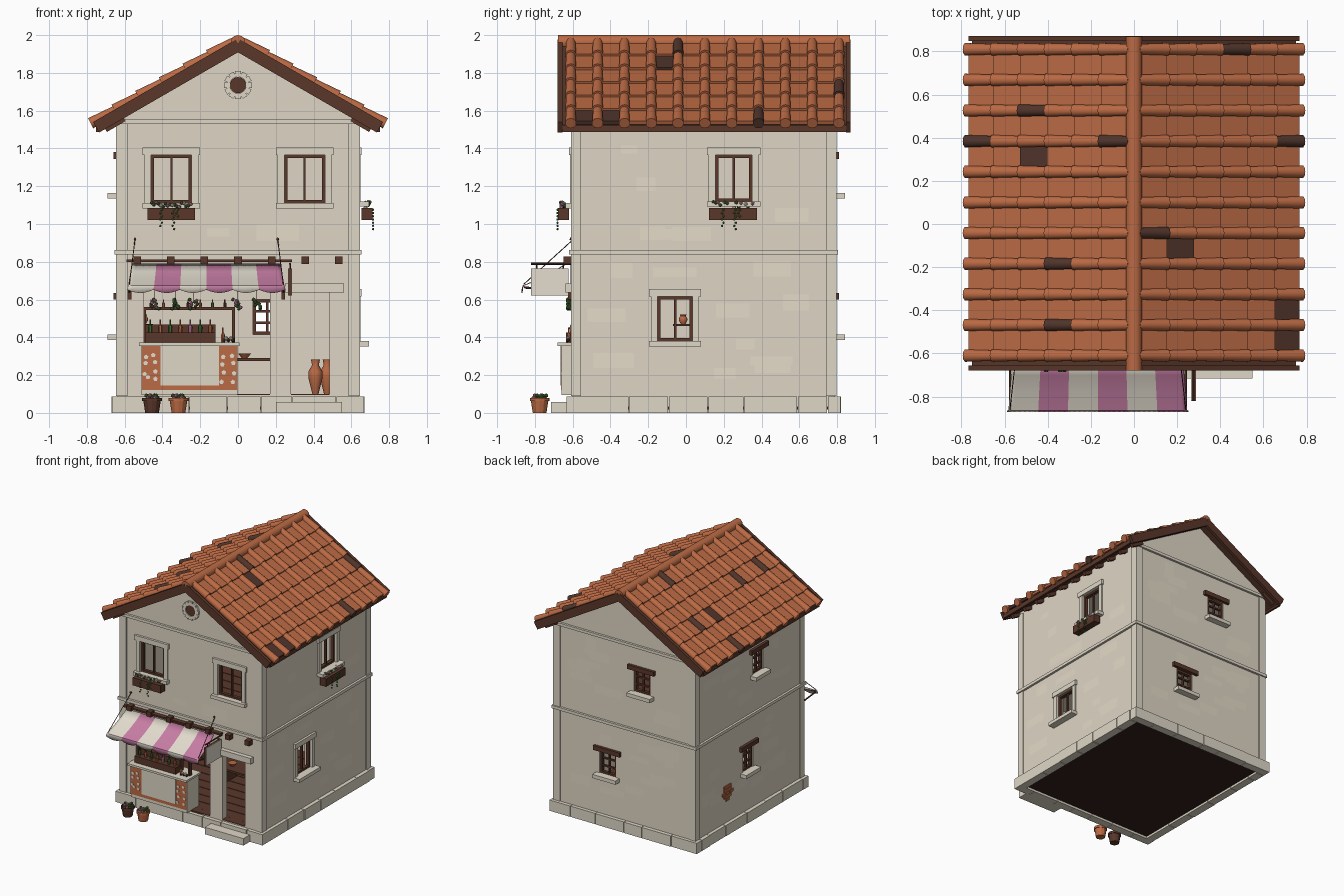
import bpy, bmesh, math, random
from mathutils import Matrix, Vector

if "Cube" in bpy.data.objects:
    bpy.data.objects.remove(bpy.data.objects["Cube"])
random.seed(4)

PALETTE = [("plaster", (.74, .67, .56)), ("pale_plaster", (.78, .71, .58)), ("trim_stone", (.74, .685, .575)),
           ("terracotta", (.50, .145, .058)), ("dark_tile", (.08, .035, .024)), ("dark_wood", (.10, .038, .023)),
           ("underside", (.036, .015, .012)), ("pink_cloth", (.58, .21, .38)), ("cream_cloth", (.77, .72, .62)),
           ("leaf_green", (.065, .165, .035))]
PLASTER, PALE, STONE, CLAY, DARK, WOOD, BASE, PINK, CREAM, GREEN = range(10)
MATS = []
for mname, col in PALETTE:
    mt = bpy.data.materials.new(mname)
    mt.diffuse_color = (*col, 1)
    mt.use_nodes = True
    mt.node_tree.nodes["Principled BSDF"].inputs["Base Color"].default_value = mt.diffuse_color
    MATS.append(mt)

def finish(name, bm, smooth=False):
    used = sorted({f.material_index for f in bm.faces})
    for f in bm.faces:
        f.material_index = used.index(f.material_index)
    me = bpy.data.meshes.new(name)
    bm.to_mesh(me)
    bm.free()
    for i in used:
        me.materials.append(MATS[i])
    ob = bpy.data.objects.new(name, me)
    bpy.context.collection.objects.link(ob)
    if smooth:
        bpy.ops.object.select_all(action='DESELECT')
        ob.select_set(True)
        bpy.context.view_layer.objects.active = ob
        bpy.ops.object.shade_smooth_by_angle(angle=math.radians(46))
    return ob

def paint(res, m):
    for f in {f for v in res['verts'] for f in v.link_faces}:
        f.material_index = m

def box(bm, x0, x1, y0, y1, z0, z1, m, rot=Matrix()):
    c = Matrix.Translation(((x0 + x1) / 2, (y0 + y1) / 2, (z0 + z1) / 2))
    s = Matrix.Diagonal((abs(x1 - x0), abs(y1 - y0), abs(z1 - z0), 1))
    paint(bmesh.ops.create_cube(bm, size=1, matrix=rot @ c @ s), m)

def tube(bm, p, q, r1, r2, m, n=8):
    p, q = Vector(p), Vector(q)
    mat = Matrix.Translation((p + q) / 2) @ (q - p).to_track_quat('Z', 'Y').to_matrix().to_4x4()
    paint(bmesh.ops.create_cone(bm, cap_ends=True, segments=n, radius1=r1, radius2=r2,
                                depth=(q - p).length, matrix=mat), m)

def blob(bm, c, r, m):
    paint(bmesh.ops.create_icosphere(bm, subdivisions=1, radius=r, matrix=Matrix.Translation(c)), m)

def lathe(bm, c, prof, m, n=10):
    rings = [[bm.verts.new((c[0] + r * math.cos(6.2832 * k / n), c[1] + r * math.sin(6.2832 * k / n), c[2] + z))
              for k in range(n)] for r, z in prof]
    for a, b in zip(rings, rings[1:]):
        for k in range(n):
            bm.faces.new((a[k], a[(k + 1) % n], b[(k + 1) % n], b[k])).material_index = m
    bm.faces.new(rings[0][::-1]).material_index = m
    bm.faces.new(rings[-1]).material_index = m

# Wall sides: runs along x?, outward sign, plane; sbox places a box by along/depth/height
SIDES = {"front": (True, -1, -.602), "back": (True, 1, .788), "left": (False, -1, -.637), "right": (False, 1, .637)}

def sbox(bm, side, u0, u1, d0, d1, z0, z1, m):
    alongx, s, p = SIDES[side]
    a, b = sorted((p + s * d0, p + s * d1))
    box(bm, *((u0, u1, a, b) if alongx else (a, b, u0, u1)), z0, z1, m)

WINDOWS = [("front_left_window", "front", -.46, -.245, 1.11, 1.365, "stone"),
           ("front_right_window", "front", .245, .46, 1.11, 1.365, "stone"),
           ("right_upper_window", "right", .155, .35, 1.12, 1.365, "stone"),
           ("right_lower_window", "right", -.15, .035, .38, .615, "stone"),
           ("back_upper_window", "back", -.23, -.08, 1.165, 1.345, "wood"),
           ("back_lower_window", "back", .08, .23, .415, .60, "wood"),
           ("left_upper_window", "left", -.085, .045, 1.165, 1.345, "wood"),
           ("left_lower_window", "left", .045, .175, .415, .60, "wood")]
OPENINGS = [w[1:6] for w in WINDOWS] + [("front", -.50, .17, .095, .78), ("front", .28, .485, .095, .64)]

# Walls: gabled solid, hollowed into two rooms, then pierced by openings
bm = bmesh.new()
prof = [(-.637, .03), (.637, .03), (.637, 1.557), (0, 1.925), (-.637, 1.557)]
face = bm.faces.new([bm.verts.new((x, -.602, z)) for x, z in prof])
ext = bmesh.ops.extrude_face_region(bm, geom=[face])
bmesh.ops.translate(bm, vec=(0, 1.39, 0), verts=[v for v in ext['geom'] if isinstance(v, bmesh.types.BMVert)])
bmesh.ops.recalc_face_normals(bm, faces=bm.faces)
walls = finish("walls", bm)
rooms, holes = bmesh.new(), bmesh.new()
for z0, z1 in ((.09, .80), (.84, 1.50)):
    box(rooms, -.577, .577, -.542, .728, z0, z1, PLASTER)
for side, u0, u1, z0, z1 in OPENINGS:
    sbox(holes, side, u0, u1, -.09, .05, z0, z1, PLASTER)
for cname, cbm in (("room_cutter", rooms), ("opening_cutter", holes)):
    cut = finish(cname, cbm)
    cut.hide_render = True
    cut.display_type = 'WIRE'
    cut.hide_set(True)
    md = walls.modifiers.new(cname, 'BOOLEAN')
    md.object, md.operation, md.solver = cut, 'DIFFERENCE', 'EXACT'

# Patchy plaster: thin single faces, kept clear of openings
bm = bmesh.new()
for side, (alongx, s, p) in SIDES.items():
    for k in range(26):
        lo, hi = (-.56, .56) if alongx else (-.53, .72)
        w, h = random.uniform(.08, .24), random.uniform(.04, .09)
        u, z = random.uniform(lo, hi - w), random.choice((random.uniform(.15, .73), random.uniform(.9, 1.41)))
        if all(o[0] != side or u > o[2] + .05 or u + w < o[1] - .05 or z > o[4] + .06 or z + h < o[3] - .05
               for o in OPENINGS):
            d = p + s * (.001 + k * .00003)
            q = [(u, z), (u + w, z), (u + w, z + h), (u, z + h)]
            f = bm.faces.new([bm.verts.new((a, d, b) if alongx else (d, a, b)) for a, b in q])
            f.material_index = PALE
            f.normal_update()
            if f.normal[1 if alongx else 0] * s < 0:
                f.normal_flip()
finish("plaster_patches", bm)

# Stone trim: corner strips, floor band, gable bands, round gable window
bm = bmesh.new()
for sx in (-1, 1):
    for y0, y1 in ((-.61, -.555), (.74, .796)):
        box(bm, sx * .585, sx * .645, y0, y1, .09, 1.53, STONE)
box(bm, -.655, .655, -.62, -.59, .838, .862, STONE)
box(bm, -.655, .655, .78, .806, .838, .862, STONE)
for side in ("left", "right"):
    sbox(bm, side, -.62, .806, -.01, .018, .838, .862, STONE)
for side in ("front", "back"):
    sbox(bm, side, -.64, .64, -.01, .018, 1.53, 1.553, STONE)
sbox(bm, "front", .25, .56, -.02, .035, .637, .685, STONE)
finish("stone_trim", bm)
bm = bmesh.new()
for k in range(12):
    r = Matrix.Translation((0, -.602, 1.735)) @ Matrix.Rotation(math.radians(30 * k), 4, 'Y')
    box(bm, .043, .074, -.015, .01, -.015, .015, STONE, r)
tube(bm, (0, -.595, 1.735), (0, -.61, 1.735), .043, .043, WOOD, 14)
finish("round_gable_window", bm)

# Foundation blocks, step, dark underside, plank floors
bm = bmesh.new()
for side, (alongx, s, p) in SIDES.items():
    u, end = (-.668, .668) if alongx else (-.57, .75)
    while u < end - .01:
        w = random.uniform(.15, .29)
        v = end if u + w > end - .1 else u + w
        sbox(bm, side, u, v - .004, -.037, .03 + random.uniform(-.003, .002), 0, .088, STONE)
        u = v
box(bm, .20, .55, -.715, -.62, 0, .057, STONE)
finish("foundation_and_step", bm)
bm = bmesh.new()
box(bm, -.61, .61, -.57, .76, .018, .034, BASE)
finish("underside", bm)
bm = bmesh.new()
for z in (.09, .84):
    for k in range(12):
        box(bm, -.575, .575, -.54 + k * .1055, -.44 + k * .1055, z - .005, z + .008, WOOD)
sbox(bm, "front", -.01, .17, -.06, .0, .086, .099, WOOD)
sbox(bm, "front", .28, .485, -.06, .0, .086, .099, WOOD)
finish("plank_floors", bm)

# Windows: frame with glazing bars plus stone or timber surround
for name, side, u0, u1, z0, z1, kind in WINDOWS:
    bm = bmesh.new()
    B = lambda a, b, c, d, e, f, m: sbox(bm, side, a, b, c, d, e, f, m)
    for a, b, c, d in ((u0, u0 + .016, z0, z1), (u1 - .016, u1, z0, z1), (u0, u1, z0, z0 + .016), (u0, u1, z1 - .016, z1)):
        B(a, b, -.035, -.008, c, d, WOOD)
    um = (u0 + u1) / 2
    B(um - .006, um + .006, -.03, -.014, z0, z1, WOOD)
    if kind == "stone":
        for a, b in ((u0 - .035, u0), (u1, u1 + .035)):
            B(a, b, -.01, .012, z0, z1, STONE)
        B(u0 - .045, u1 + .045, -.01, .018, z1, z1 + .04, STONE)
        B(u0 - .045, u1 + .045, -.02, .056 if side == "right" else .036, z0 - .028, z0, STONE)
    else:
        for k in (1, 2):
            zz = z0 + (z1 - z0) * k / 3
            B(u0, u1, -.03, -.014, zz - .006, zz + .006, WOOD)
        B(u0 - .045, u1 + .045, -.02, .023, z1, z1 + .036, WOOD)
        B(u0 - .03, u1 + .03, -.02, .053, z0 - .03, z0, STONE)
    finish(name, bm)

# Roof deck, barge boards, fascia, rafter tails; tiles laid in slope space
SLOPE = {s: Matrix.Translation((0, 0, 1.955)) @ Matrix.Rotation(math.radians(30 * s), 4, 'Y') for s in (-1, 1)}
C = math.cos(math.radians(30))
ROWS = [-.61 + .142 * j for j in range(11)]
DARK_COVERS = {(1, 3, 10), (-1, 3, 8), (-1, 5, 7), (-1, 0, 7), (1, 5, 7), (1, 0, 4), (-1, 2, 3), (-1, 2, 1)}
DARK_PANS = {(-1, 3, 6), (1, 1, 3), (1, 5, 1), (1, 5, 0)}
frame, pans, covers = bmesh.new(), bmesh.new(), bmesh.new()
for s, M in SLOPE.items():
    box(frame, 0, s * .86, -.658, .852, -.03, 0, WOOD, M)
    box(frame, s * .735, s * .752, -.655, .85, 1.487, 1.525, WOOD)
    for y0, y1 in ((-.68, -.655), (.848, .872)):
        box(frame, 0, s * .872, y0, y1, -.04, .024, WOOD, M)
    for y in ROWS:
        box(frame, s * .72, s * .835, y - .014, y + .014, -.058, -.028, WOOD, M)
    for i in range(6):
        a, b = (.009 + .125 * i) / C, (.009 + .125 * (i + 1)) / C
        for j, y in enumerate(ROWS):
            m = DARK if (s, i, j) in DARK_COVERS else CLAY
            tube(covers, M @ Vector((s * a, y, .018)), M @ Vector((s * (b + .010), y, .025)), .025, .030, m, 10)
            if j < 10:
                m = DARK if (s, i, j) in DARK_PANS else CLAY
                T = M @ Matrix.Translation((s * a, 0, 0)) @ Matrix.Rotation(math.radians(-5 * s), 4, 'Y')
                box(pans, 0, s * (b - a + (.008 if i < 5 else -.004)), y, y + .142, -.002, .016, m, T)
tube(covers, (0, -.678, 1.962), (0, .868, 1.962), .038, .038, CLAY, 12)
finish("roof_timber", frame)
finish("roof_pan_tiles", pans)
finish("roof_cover_tiles", covers, True)

# Beam ends and awning rail
bm = bmesh.new()
for k in range(-3, 4):
    box(bm, k * .178 - .02, k * .178 + .02, -.648, -.59, .787, .827, WOOD)
box(bm, -.59, .285, -.638, -.60, .799, .812, WOOD)
finish("beam_ends", bm)

# Striped awning with sag and scalloped valance
bm = bmesh.new()
CURVE = [(-.635, .789), (-.70, .747), (-.78, .707), (-.863, .673), (-.868, .652)]
cols = []
for k in range(37):
    t = k / 36
    scallop = .017 * math.sin(math.pi * (k % 6) / 6)
    cols.append([bm.verts.new(((-.168 + (t - .5) * (.79 + .0125 * r)), y, z - (scallop if r == 4 else 0)))
                 for r, (y, z) in enumerate(CURVE)])
for k in range(36):
    for r in range(4):
        f = bm.faces.new((cols[k][r], cols[k][r + 1], cols[k + 1][r + 1], cols[k + 1][r]))
        f.material_index = PINK if (k // 6) % 2 else CREAM
awning = finish("awning", bm, True)
md = awning.modifiers.new("cloth_thickness", 'SOLIDIFY')
md.thickness, md.offset = .005, 0
bm = bmesh.new()
for x, xw in ((-.575, -.545), (.24, .21)):
    tube(bm, (xw, -.595, .92), (x, -.86, .68), .0025, .0025, WOOD, 6)
    tube(bm, (xw, -.595, .918), (xw, -.615, .922), .007, .007, WOOD, 6)
    tube(bm, (x, -.60, .64), (x, -.855, .664), .006, .006, WOOD, 6)
    box(bm, x - .01, x + .01, -.625, -.59, .60, .66, WOOD)
tube(bm, (-.57, -.856, .666), (.235, -.856, .666), .005, .005, WOOD, 6)
finish("awning_frame", bm)

# Hanging board on a bracket
bm = bmesh.new()
box(bm, .268, .284, -.82, -.622, .622, .765, WOOD)
for x0, x1 in ((.265, .268), (.284, .287)):
    box(bm, x0, x1, -.82, -.622, .622, .765, CREAM)
tube(bm, (.276, -.59, .79), (.276, -.82, .79), .006, .006, WOOD, 6)
for y in (-.79, -.65):
    tube(bm, (.276, y, .76), (.276, y, .79), .004, .004, WOOD, 6)
finish("hanging_board", bm)

# Shop counter with mosaic corner panels
bm = bmesh.new()
box(bm, -.51, -.002, -.658, -.50, .095, .355, STONE)
box(bm, -.508, -.004, -.661, -.655, .12, .355, CLAY)
box(bm, -.41, -.10, -.664, -.655, .145, .355, STONE)
box(bm, -.525, .008, -.68, -.49, .355, .372, STONE)
for x in (-.485, -.44, -.08, -.03):
    for k in range(4):
        cx, cz = x + random.uniform(-.01, .01), .175 + k * .044 + random.uniform(-.014, .014)
        tube(bm, (cx, -.66, cz), (cx, -.665, cz), .013, .013, CREAM, 5)
finish("shop_counter", bm)

# Bottle rack, bottles and hanging herb bundles
bm = bmesh.new()
for x in (-.495, -.025):
    box(bm, x - .008, x + .008, -.60, -.57, .37, .56, WOOD)
box(bm, -.50, -.02, -.60, -.57, .545, .56, WOOD)
box(bm, -.49, -.12, -.635, -.58, .372, .425, WOOD)
box(bm, -.49, -.12, -.58, -.535, .372, .468, WOOD)
finish("bottle_rack", bm)
bm = bmesh.new()
BOTTLE = [(.010, 0), (.011, .04), (.004, .055), (.004, .08)]
for k in range(7):
    lathe(bm, (-.465 + k * .053, -.605, .415), BOTTLE, (GREEN, CLAY, GREEN, CLAY, PINK)[k % 5], 7)
    lathe(bm, (-.46 + k * .065, -.585, .56), [(r * .8, z * .5) for r, z in BOTTLE], (WOOD, CLAY, GREEN)[k % 3], 7)
lathe(bm, (-.08, -.62, .372), BOTTLE, CLAY, 7)
for k in range(5):
    blob(bm, (-.075 + k * .012, -.625, .385 + .01 * (k % 2)), .012, (WOOD, STONE)[k % 2])
finish("bottles", bm)
bm = bmesh.new()
for i, x in enumerate((-.44, -.33, -.235, -.005, .10)):
    tube(bm, (x, -.612, .59), (x, -.612, .79), .0015, .0015, WOOD, 4)
    for k in range(9):
        c = (x + random.uniform(-.022, .022), -.617 + random.uniform(-.01, .01), .60 - k * .006)
        blob(bm, c, .011, (PINK if k % 2 else GREEN) if i in (0, 2, 3) else GREEN)
finish("hanging_herbs", bm)

# Interior bench and shelf, bowl, jar and jugs
bm = bmesh.new()
box(bm, -.10, .24, -.20, .10, .275, .29, WOOD)
for x in (-.09, .22):
    box(bm, x, x + .02, -.18, .08, .09, .28, WOOD)
box(bm, -.585, -.45, -.07, .04, .46, .47, WOOD)
finish("interior_furniture", bm)
bm = bmesh.new()
lathe(bm, (.035, -.12, .29), [(.015, 0), (.035, .025), (.03, .025)], CLAY)
lathe(bm, (-.50, -.015, .47), [(.012, 0), (.024, .02), (.022, .034), (.014, .042), (.019, .05)], CLAY)
for x, y in ((.41, -.42), (.472, -.36)):
    lathe(bm, (x, y, .098), [(.016, 0), (.026, .04), (.038, .09), (.038, .12), (.018, .155), (.024, .185)], CLAY)
finish("clay_vessels", bm, True)

# Window boxes with trailing plants
for name, side, u in (("front_window_box", "front", -.352), ("right_window_box", "right", .25)):
    bm = bmesh.new()
    sbox(bm, side, u - .128, u + .125, .018, .075, 1.022, 1.085, WOOD)
    alongx, s, p = SIDES[side]
    at = lambda a, d, z: (a, p + s * d, z) if alongx else (p + s * d, a, z)
    for k in range(18):
        blob(bm, at(u - .105 + k * .0122, random.uniform(.032, .062), random.uniform(1.09, 1.118)), .0105,
             (GREEN, GREEN, PINK, GREEN, CREAM)[k % 5])
    for du, n in ((-.055, 6), (.01, 7), (.03, 3)):
        for k in range(n):
            blob(bm, at(u + du + .004 * (-1) ** k, .078, 1.075 - k * .017), .007, GREEN)
    finish(name, bm)

# Flower pots on the ground
bm = bmesh.new()
for x, m in ((-.455, WOOD), (-.315, CLAY)):
    lathe(bm, (x, -.775, 0), [(.036, 0), (.046, .062), (.052, .062), (.052, .08), (.044, .08), (.042, .07)], m, 12)
    for k in range(12):
        a, r = k * 2.4, .011 * math.sqrt(k)
        blob(bm, (x + r * math.cos(a), -.775 + r * math.sin(a), .08 + .012 * (k % 2)), .012, PINK if k % 3 == 1 else GREEN)
finish("flower_pots", bm)

# Exposed brick patch on the left wall
bm = bmesh.new()
for r, n in enumerate((1, 2, 3, 2, 2)):
    for k in range(n):
        u = .38 + (k - n / 2) * .048
        sbox(bm, "left", u, u + .044, 0, .008, .265 + r * .026, .287 + r * .026, CLAY)
finish("brick_patch", bm)
